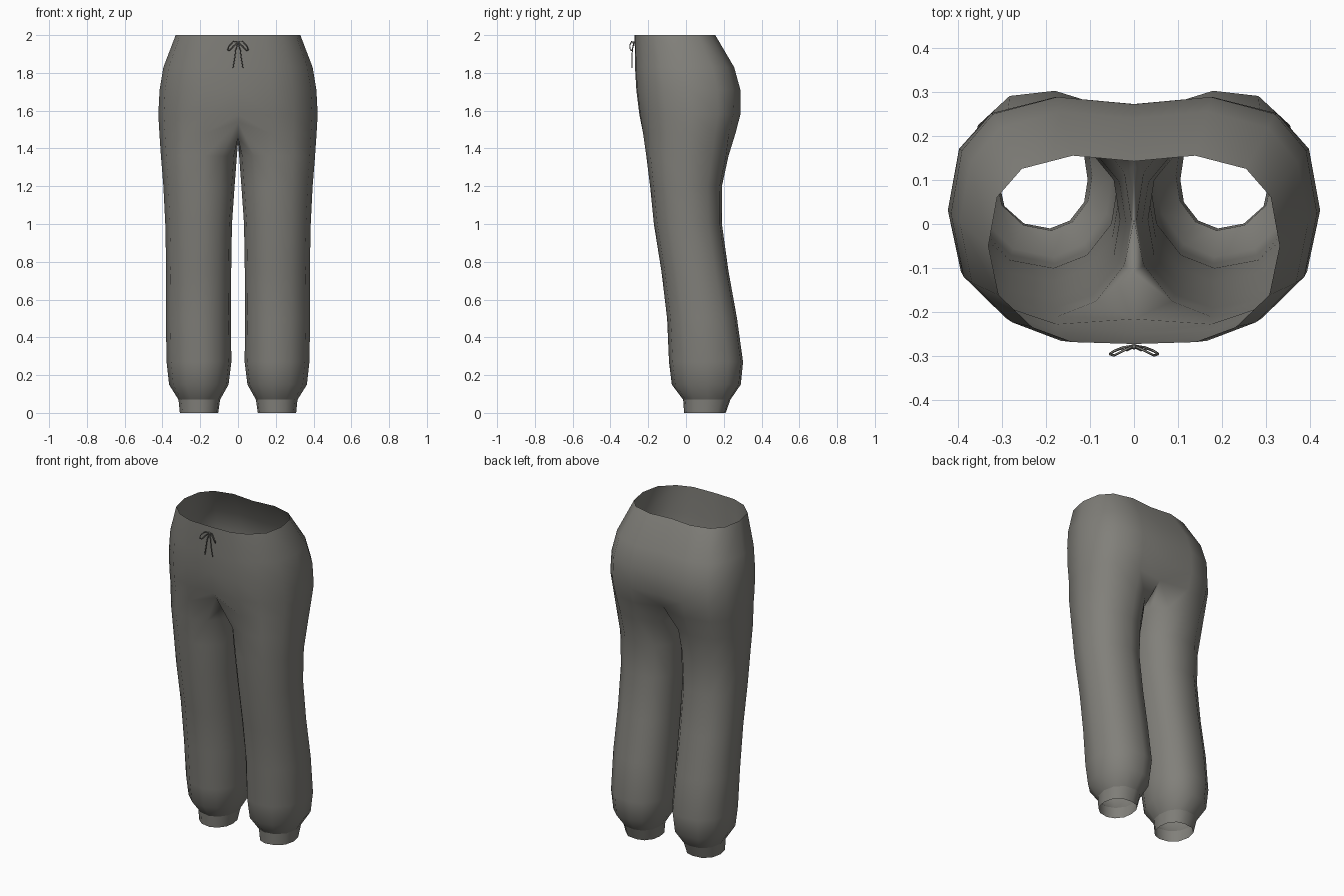
import bpy, bmesh, math

cube = bpy.data.objects.get("Cube")
if cube:
    bpy.data.objects.remove(cube)


def material(name, colour):
    mat = bpy.data.materials.new(name)
    mat.diffuse_color = (*colour, 1)
    mat.use_nodes = True
    mat.node_tree.nodes["Principled BSDF"].inputs["Base Color"].default_value = (*colour, 1)
    return mat


grey = material("warm grey cloth", (0.22, 0.215, 0.195))

# Unit cross-sections: (inner to outer, front to back)
HIP = [(0, 0.0), (.42, .01), (.70, .09), (.93, .26), (1, .52),
       (.94, .78), (.77, .93), (.42, 1), (0, .97)]
LEG = [(.2, .08), (.42, 0), (.71, .05), (.93, .23), (1, .52), (.93, .8),
       (.72, .97), (.42, 1), (.2, .94), (.04, .75), (0, .5), (.04, .27)]

# Pelvis rows: z, outer x, front y, back y
hip_rows = [(2, .33, -.272, .155), (1.83, .395, -.27, .255),
            (1.71, .415, -.263, .288), (1.58, .422, -.247, .288)]
# Leg rows: z, inner x, outer x, front y, back y
leg_rows = [(1.36, .006, .408, -.21, .225), (1.2, .018, .395, -.19, .19),
            (1, .032, .385, -.17, .19), (.75, .036, .38, -.13, .225),
            (.5, .038, .382, -.1, .27), (.27, .035, .378, -.09, .302),
            (.15, .05, .365, -.075, .29), (.07, .095, .315, -.015, .235)]
cuff_rows = [leg_rows[-1], (0, .105, .308, -.01, .21)]


def section(shape, z, inner, outer, front, back):
    return [(inner + u * (outer - inner), front + v * (back - front), z) for u, v in shape]


def leg_sections(rows):
    return [section(LEG, *row) for row in rows]


def crotch_section():
    # The last shared ring closes along the seam between the legs
    ring = section(HIP, 1.48, 0, .416, -.232, .262)
    ring[0] = (0, -.215, 1.54)
    ring[-1] = (0, .225, 1.49)
    return ring + [(0, y, z) for y, z in [(.13, 1.44), (.01, 1.43), (-.11, 1.46)]]


def skin(name, rings):
    """Bridge consecutive rings; rings of hip length stay open at the centre."""
    bm = bmesh.new()
    rows = [[bm.verts.new(p) for p in ring] for ring in rings]
    for a, b in zip(rows, rows[1:]):
        n = len(a)
        closed = n == len(LEG)
        for i in range(n if closed else n - 1):
            j = (i + 1) % n
            bm.faces.new((a[i], b[i], b[j], a[j]))
    mesh = bpy.data.meshes.new(name)
    bm.to_mesh(mesh)
    bm.free()
    mesh.materials.append(grey)
    obj = bpy.data.objects.new(name, mesh)
    bpy.context.collection.objects.link(obj)
    mirror = obj.modifiers.new("Mirror", 'MIRROR')
    mirror.merge_threshold = 0.001
    bpy.ops.object.select_all(action='DESELECT')
    obj.select_set(True)
    bpy.context.view_layer.objects.active = obj
    bpy.ops.object.shade_smooth_by_angle(angle=math.radians(65))
    return obj


# Trouser body and ribbed ankle cuffs
hips = [section(HIP, z, 0, outer, front, back) for z, outer, front, back in hip_rows]
skin("trouser_body", hips + [crotch_section()] + leg_sections(leg_rows))
skin("ankle_cuffs", leg_sections(cuff_rows))


# Drawstring bow
def cord(name, points, loop=False):
    curve = bpy.data.curves.new(name, 'CURVE')
    curve.dimensions = '3D'
    curve.bevel_depth = .003
    curve.bevel_resolution = 0
    curve.use_fill_caps = True
    spline = curve.splines.new('POLY')
    spline.points.add(len(points) - 1)
    for point, co in zip(spline.points, points):
        point.co = (*co, 1)
    spline.use_cyclic_u = loop
    curve.materials.append(grey)
    bpy.context.collection.objects.link(bpy.data.objects.new(name, curve))


for side, s in (("left", 1), ("right", -1)):
    cord(side + "_bow_loop",
         [(0, -.276, 1.963), (s * .025, -.288, 1.966), (s * .045, -.298, 1.945),
          (s * .055, -.295, 1.922), (s * .045, -.288, 1.917), (s * .025, -.28, 1.94)], True)
    cord(side + "_bow_tail",
         [(0, -.277, 1.96), (s * .012, -.284, 1.92), (s * .017, -.286, 1.88),
          (s * .026, -.285, 1.825)])

bpy.ops.mesh.primitive_uv_sphere_add(segments=8, ring_count=6, radius=.007,
                                     location=(0, -.278, 1.96))
knot = bpy.context.object
knot.name = "bow_knot"
knot.data.materials.append(grey)
bpy.ops.object.shade_smooth_by_angle()
